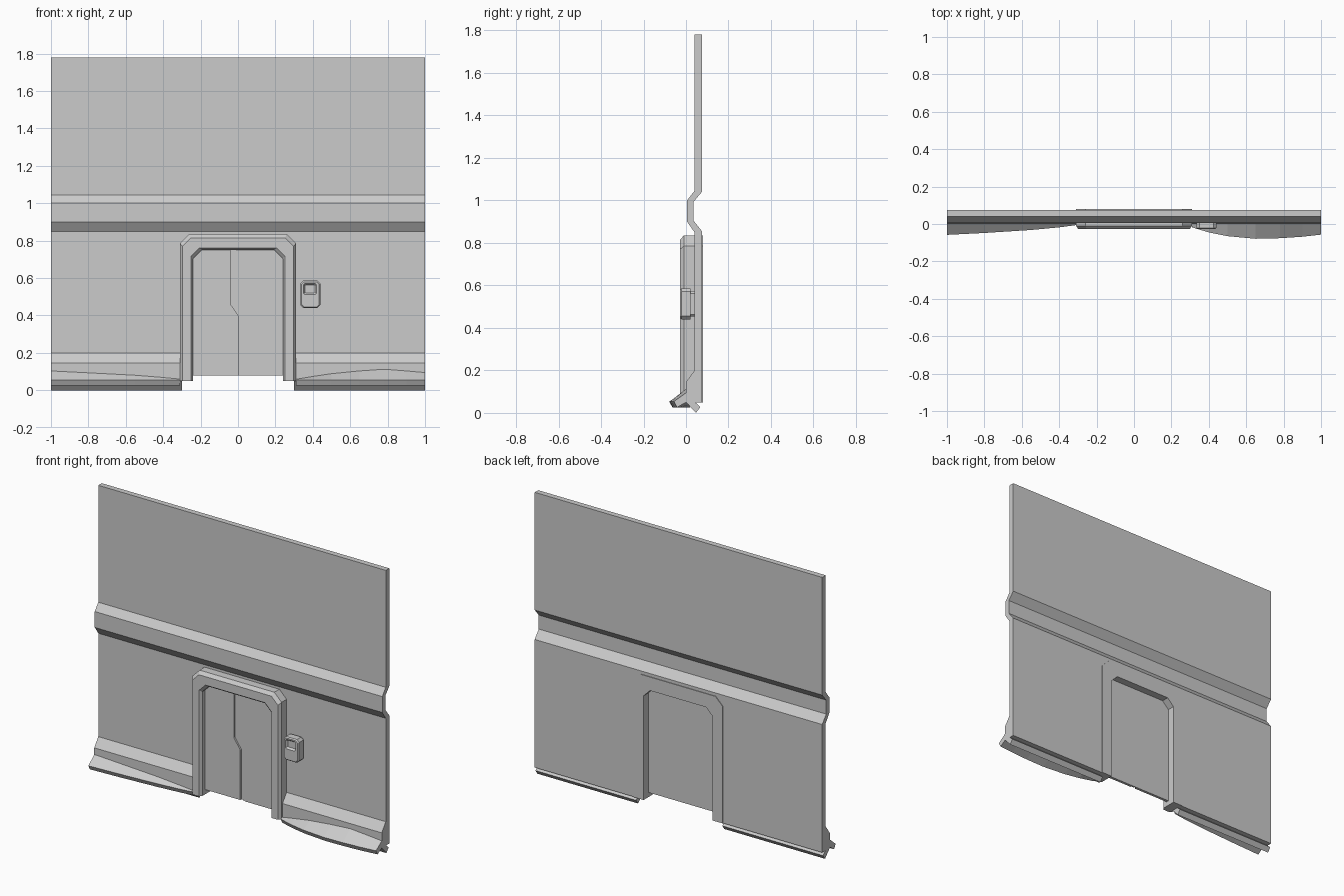
import bpy, bmesh

if "Cube" in bpy.data.objects:
    bpy.data.objects.remove(bpy.data.objects["Cube"])


def loft(name, rings):
    """Join closed rings of points into a capped solid."""
    bm = bmesh.new()
    vs = [[bm.verts.new(p) for p in r] for r in rings]
    n = len(vs[0])
    for a, b in zip(vs, vs[1:]):
        for i in range(n):
            j = (i + 1) % n
            bm.faces.new((a[i], a[j], b[j], b[i]))
    bm.faces.new(vs[0][::-1])
    bm.faces.new(vs[-1])
    bmesh.ops.recalc_face_normals(bm, faces=bm.faces)
    me = bpy.data.meshes.new(name)
    bm.to_mesh(me)
    bm.free()
    ob = bpy.data.objects.new(name, me)
    bpy.context.collection.objects.link(ob)
    return ob


def prism(name, pts, y0, y1):
    """Outline in x, z pushed along y."""
    return loft(name, [[(x, y, z) for x, z in pts] for y in (y0, y1)])


def arch(w, h, c, y, z0=0.05):
    """Door-shaped path with cut corners, from the left foot to the right foot."""
    half = [(w, y, z0), (w, y, h - c), (w - c, y, h)]
    return [(-x, y, z) for x, y, z in half] + half[::-1]


def octagon(cx, cz, hw, hh, c, y):
    """Rectangle with cut corners facing the front."""
    q = [(hw - c, -hh), (hw, -hh + c), (hw, hh - c), (hw - c, hh)]
    q += [(-a, -b) for a, b in q]
    return [(cx + a, y, cz + b) for a, b in q]


# wall: one side profile (y, z) run along the full width
profile = [(.04, 1.78), (.04, 1.045), (.005, 1.0), (.005, .9), (.04, .85),
           (.04, .2), (0, .145), (0, .05), (.047, 0), (.068, .028),
           (.043, .05), (.075, .05), (.075, .855), (.035, .905),
           (.035, .993), (.075, 1.04), (.075, 1.78)]
wall = loft("wall_panel", [[(x, y, z) for y, z in profile] for x in (-1, 1)])

# doorway opening, slightly inside the frame
cutter = loft("doorway_cutter", [arch(.30, .825, .05, y, -.1) for y in (-.2, .2)])
cutter.hide_render = True
mod = wall.modifiers.new("doorway", 'BOOLEAN')
mod.operation = 'DIFFERENCE'
mod.solver = 'EXACT'
mod.object = cutter
bpy.context.view_layer.objects.active = wall
bpy.ops.object.modifier_apply(modifier=mod.name)
bpy.data.objects.remove(cutter)

# door frame: bevelled section swept over the arch
section = [arch(.31, .835, .05, .079), arch(.31, .835, .05, -.01),
           arch(.297, .815, .045, -.028), arch(.252, .762, .045, -.028),
           arch(.24, .75, .045, -.012), arch(.24, .75, .045, .079)]
loft("door_frame", list(zip(*section)))

# two door leaves with a stepped seam between them
left_edge = [(.005, .08), (.005, .395), (-.04, .46), (-.04, .755)]
right_edge = [(.037, .08), (.037, .40), (-.012, .47), (-.012, .755)]
prism("door_leaf_left", left_edge + [(-.25, .755), (-.25, .08)], .015, .032)
prism("door_leaf_right", right_edge + [(.25, .755), (.25, .08)], .015, .032)
mid_edge = [((a + c) / 2, (b + d) / 2)
            for (a, b), (c, d) in zip(left_edge, right_edge)]
prism("door_seam_outer", left_edge + mid_edge[::-1], .026, .032)
prism("door_seam_inner", mid_edge + right_edge[::-1], .021, .032)

# flared skirts at the foot of the wall: x, top height, reach
skirts = {
    "skirt_left": [(-1, .105, -.058), (-.8, .095, -.048), (-.55, .082, -.032),
                   (-.4, .07, -.018), (-.31, .062, -.006)],
    "skirt_right": [(.31, .06, -.018), (.4, .075, -.045), (.5, .09, -.065),
                    (.65, .105, -.079), (.78, .114, -.076), (.9, .105, -.068),
                    (1, .096, -.057)],
}
for name, stations in skirts.items():
    loft(name, [[(x, 0.002, zt), (x, yo, .054), (x, yo + .015, .026),
                 (x, .02, zt - .035)] for x, zt, yo in stations])

# wall keypad with a rimmed, sunken screen
loft("keypad", [octagon(.387, .513, .053, .073, .015, .022),
                octagon(.387, .513, .053, .073, .015, -.021),
                octagon(.387, .513, .047, .067, .013, -.028),
                octagon(.385, .542, .034, .030, .006, -.028),
                octagon(.385, .542, .026, .021, .004, -.016)])
loft("keypad_mount", [octagon(.387, .513, .04, .06, .01, y) for y in (.02, .045)])
